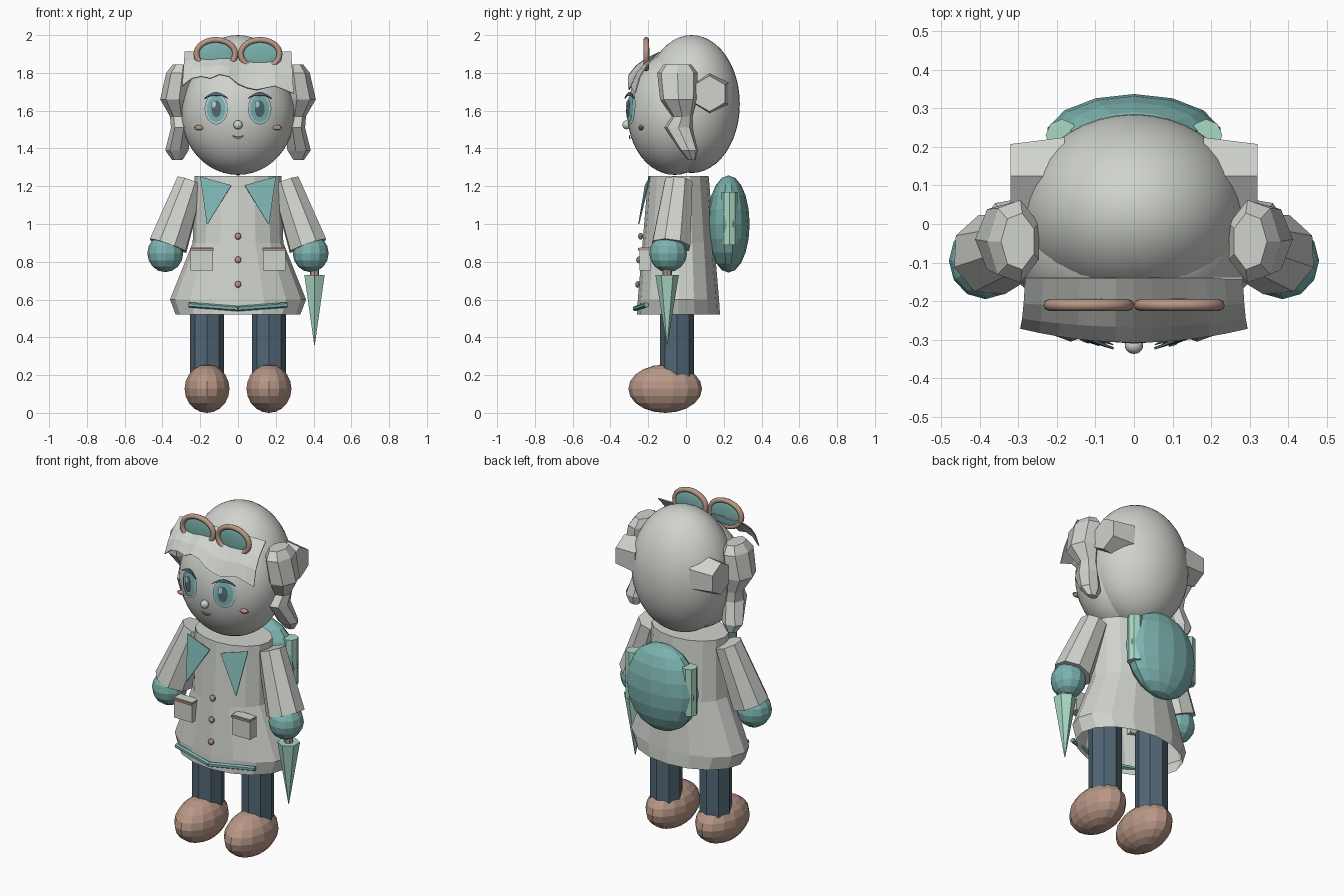
import bpy, bmesh
from math import sin, cos, pi, sqrt
from mathutils import Vector, Matrix

cube = bpy.data.objects.get("Cube")
if cube:
    bpy.data.objects.remove(cube, do_unlink=True)


def material(name, rgb):
    m = bpy.data.materials.new(name)
    m.use_nodes = True
    m.diffuse_color = (*rgb, 1)
    m.node_tree.nodes["Principled BSDF"].inputs["Base Color"].default_value = (*rgb, 1)
    return m


GREY = material("warm grey", (0.63, 0.65, 0.61))
BROWN = material("dusty brown", (0.48, 0.31, 0.24))
TEAL = material("teal", (0.2, 0.45, 0.43))
NAVY = material("slate blue", (0.085, 0.135, 0.18))
MINT = material("mint", (0.4, 0.7, 0.56))
PALE = material("pale blue", (0.45, 0.6, 0.62))


def finish(name, bm, mat, smooth=False):
    bmesh.ops.recalc_face_normals(bm, faces=bm.faces[:])
    me = bpy.data.meshes.new(name)
    bm.to_mesh(me)
    bm.free()
    me.materials.append(mat)
    for p in me.polygons:
        p.use_smooth = smooth
    ob = bpy.data.objects.new(name, me)
    bpy.context.scene.collection.objects.link(ob)
    return ob


def ball(name, mat, c, r, seg=12, rings=8, smooth=False):
    bm = bmesh.new()
    mtx = Matrix.Translation(c) @ Matrix.Diagonal((*r, 1))
    bmesh.ops.create_uvsphere(bm, u_segments=seg, v_segments=rings, radius=1, matrix=mtx)
    return finish(name, bm, mat, smooth)


def rod(name, mat, a, b, r1, r2, sides=8):
    a, b = Vector(a), Vector(b)
    bm = bmesh.new()
    rot = (b - a).to_track_quat("Z", "Y").to_matrix().to_4x4()
    bmesh.ops.create_cone(bm, cap_ends=True, segments=sides, radius1=r1, radius2=r2,
                          depth=(b - a).length, matrix=Matrix.Translation((a + b) / 2) @ rot)
    return finish(name, bm, mat)


def box(name, mat, c, size):
    bm = bmesh.new()
    bmesh.ops.create_cube(bm, size=1, matrix=Matrix.Translation(c) @ Matrix.Diagonal((*size, 1)))
    return finish(name, bm, mat)


def loft(name, mat, rings, sides, side=1, cap_bottom=True):
    """Rings run from top to bottom as (x, y, z, x radius, y radius)."""
    bm = bmesh.new()
    rows = [[bm.verts.new((side * (x + rx * cos(2 * pi * i / sides)),
                           y + ry * sin(2 * pi * i / sides), z)) for i in range(sides)]
            for x, y, z, rx, ry in rings]
    for a, b in zip(rows, rows[1:]):
        for i in range(sides):
            j = (i + 1) % sides
            bm.faces.new((a[i], a[j], b[j], b[i]))
    bm.faces.new(rows[0])
    if cap_bottom:
        bm.faces.new(rows[-1])
    return finish(name, bm, mat)


def sheet(name, mat, rows, thickness=0.006):
    bm = bmesh.new()
    grid = [[bm.verts.new(p) for p in row] for row in rows]
    for a, b in zip(grid, grid[1:]):
        for i in range(len(a) - 1):
            bm.faces.new((a[i], a[i + 1], b[i + 1], b[i]))
    ob = finish(name, bm, mat)
    mod = ob.modifiers.new("thickness", "SOLIDIFY")
    mod.thickness = thickness
    mod.offset = 0
    return ob


# Head: face and back-of-hair ellipsoids
FACE, FACE_R = Vector((0, -0.06, 1.585)), Vector((0.3, 0.25, 0.325))
ball("face", GREY, FACE, FACE_R, 40, 24, True)
ball("back_hair", GREY, (0, 0.03, 1.635), (0.29, 0.255, 0.365), 40, 24, True)


def on_face(x, z, lift):
    d = 1 - (x / FACE_R.x) ** 2 - ((z - FACE.z) / FACE_R.z) ** 2
    return (x, FACE.y - FACE_R.y * sqrt(max(d, 0)) - lift, z)


def face_disc(name, mat, x, z, rx, rz, lift):
    bm = bmesh.new()
    mid = bm.verts.new(on_face(x, z, lift))
    rim = [bm.verts.new(on_face(x + rx * cos(pi * i / 12), z + rz * sin(pi * i / 12), lift))
           for i in range(24)]
    for i in range(24):
        bm.faces.new((mid, rim[i], rim[(i + 1) % 24]))
    return finish(name, bm, mat)


def arc(name, mat, x, z, half, bow, lift, width):
    ts = [i / 4 - 1 for i in range(9)]
    rows = [[on_face(x + half * t, z + bow * (1 - t * t) + s * width * (1.2 - abs(t)), lift)
             for t in ts] for s in (0.5, -0.5)]
    return sheet(name, mat, rows)


# Facial features
ball("nose", GREY, (0, -0.315, 1.525), (0.024, 0.022, 0.024), 16, 10, True)
arc("mouth", BROWN, 0, 1.468, 0.03, -0.012, 0.008, 0.012)

# Fringe: a curved sheet with a wavy lower edge
hem = [1.73, 1.77, 1.78, 1.77, 1.79, 1.78, 1.74, 1.72, 1.71, 1.72, 1.73, 1.71, 1.69]
xs = [-0.3 + 0.6 * i / 12 for i in range(13)]
fringe = []
for t, y in ((0, -0.14), (0.3, -0.215), (0.6, -0.265), (1, -0.305)):
    fringe.append([(x * (0.94 + 0.04 * t), y + 0.4 * t * x * x,
                    1.91 + (h - 1.91) * t) for x, h in zip(xs, hem)])
sheet("fringe", GREY, fringe)

# Coat with open hem, trim and buttons
loft("coat", GREY, [(0, -0.04, 1.255, 0.23, 0.16), (0, -0.04, 0.9, 0.24, 0.19),
                    (0, -0.04, 0.6, 0.36, 0.215), (0, -0.04, 0.52, 0.33, 0.22)], 16,
     cap_bottom=False)
for z, y in ((0.935, -0.24), (0.81, -0.25), (0.68, -0.255)):
    ball("button", BROWN, (0, y, z), (0.018, 0.014, 0.018), 10, 6)

TUFT = [(0.3, -0.045, 1.845, 0.045, 0.075), (0.31, -0.045, 1.8, 0.07, 0.11),
        (0.33, -0.04, 1.66, 0.082, 0.1), (0.31, -0.02, 1.57, 0.05, 0.055),
        (0.3, -0.04, 1.51, 0.055, 0.075), (0.32, 0.015, 1.39, 0.065, 0.05),
        (0.32, 0.03, 1.34, 0.03, 0.02)]

for s, side in ((1, "left"), (-1, "right")):
    # Eyes and cheeks
    x = 0.115 * s
    face_disc(side + "_eye", PALE, x, 1.61, 0.062, 0.083, 0.008)
    face_disc(side + "_iris", TEAL, x, 1.61, 0.05, 0.07, 0.013)
    face_disc(side + "_pupil", NAVY, x, 1.61, 0.026, 0.045, 0.018)
    face_disc(side + "_eye_glint", PALE, x - 0.014, 1.635, 0.012, 0.018, 0.022)
    arc(side + "_lash", NAVY, x, 1.665, 0.062, 0.024, 0.024, 0.016)
    ball(side + "_cheek", BROWN, on_face(0.205 * s, 1.51, 0.004), (0.03, 0.014, 0.014), 10, 6)

    # Side hair
    loft(side + "_tuft", GREY, TUFT, 7, s)
    rod(side + "_back_curl", GREY, (0.18 * s, 0.125, 1.69), (0.32 * s, 0.125, 1.69),
        0.115, 0.095, 6)

    # Goggles
    bm = bmesh.new()
    n, k = 28, 8
    loops = [[bm.verts.new((0.1175 * s + cos(2 * pi * i / n) * (0.103 + 0.015 * cos(2 * pi * j / k)),
                            -0.21 + 0.015 * sin(2 * pi * j / k),
                            1.9 + sin(2 * pi * i / n) * (0.075 + 0.015 * cos(2 * pi * j / k))))
              for j in range(k)] for i in range(n)]
    for i in range(n):
        a, b = loops[i], loops[(i + 1) % n]
        for j in range(k):
            m = (j + 1) % k
            bm.faces.new((a[j], a[m], b[m], b[j]))
    finish(side + "_goggle_rim", bm, BROWN, True)
    ball(side + "_goggle_lens", TEAL, (0.1175 * s, -0.205, 1.9), (0.1, 0.012, 0.072), 24, 8, True)

    # Collar flap and pocket
    sheet(side + "_collar", TEAL, [[(0.2 * s, -0.19, 1.25), (0.035 * s, -0.215, 1.205)],
                                   [(0.165 * s, -0.25, 1.0), (0.16 * s, -0.25, 1.0)]])
    box(side + "_pocket", GREY, (0.192 * s, -0.215, 0.815), (0.12, 0.06, 0.12))
    box(side + "_pocket_trim", BROWN, (0.192 * s, -0.22, 0.866), (0.125, 0.066, 0.012))
    rod(side + "_hem_trim", TEAL, (0, -0.27, 0.552), (0.26 * s, -0.21, 0.572), 0.014, 0.014, 6)

    # Arm
    rod(side + "_sleeve", GREY, (0.25 * s, -0.04, 1.225), (0.37 * s, -0.08, 0.885),
        0.078, 0.108, 8)
    ball(side + "_hand", TEAL, (0.385 * s, -0.095, 0.845), (0.095, 0.1, 0.1))

    # Leg and shoe
    rod(side + "_leg", NAVY, (0.164 * s, -0.047, 0.15), (0.164 * s, -0.047, 0.7), 0.09, 0.09, 8)
    ball(side + "_shoe", BROWN, (0.164 * s, -0.11, 0.128), (0.122, 0.195, 0.128), 14, 10)

    # Roll strapped to the backpack
    rod(side + "_pack_roll", MINT, (0.187 * s, 0.23, 0.89), (0.187 * s, 0.23, 1.17), 0.042, 0.042, 8)

# Backpack
ball("backpack", TEAL, (0, 0.225, 1.0), (0.23, 0.112, 0.257), 14, 10)

# Pointed blade held in the left hand
rod("blade_handle", BROWN, (0.405, -0.1, 0.8), (0.405, -0.1, 0.72), 0.025, 0.025, 8)
rod("blade", MINT, (0.405, -0.1, 0.73), (0.405, -0.1, 0.36), 0.062, 0.002, 6)
